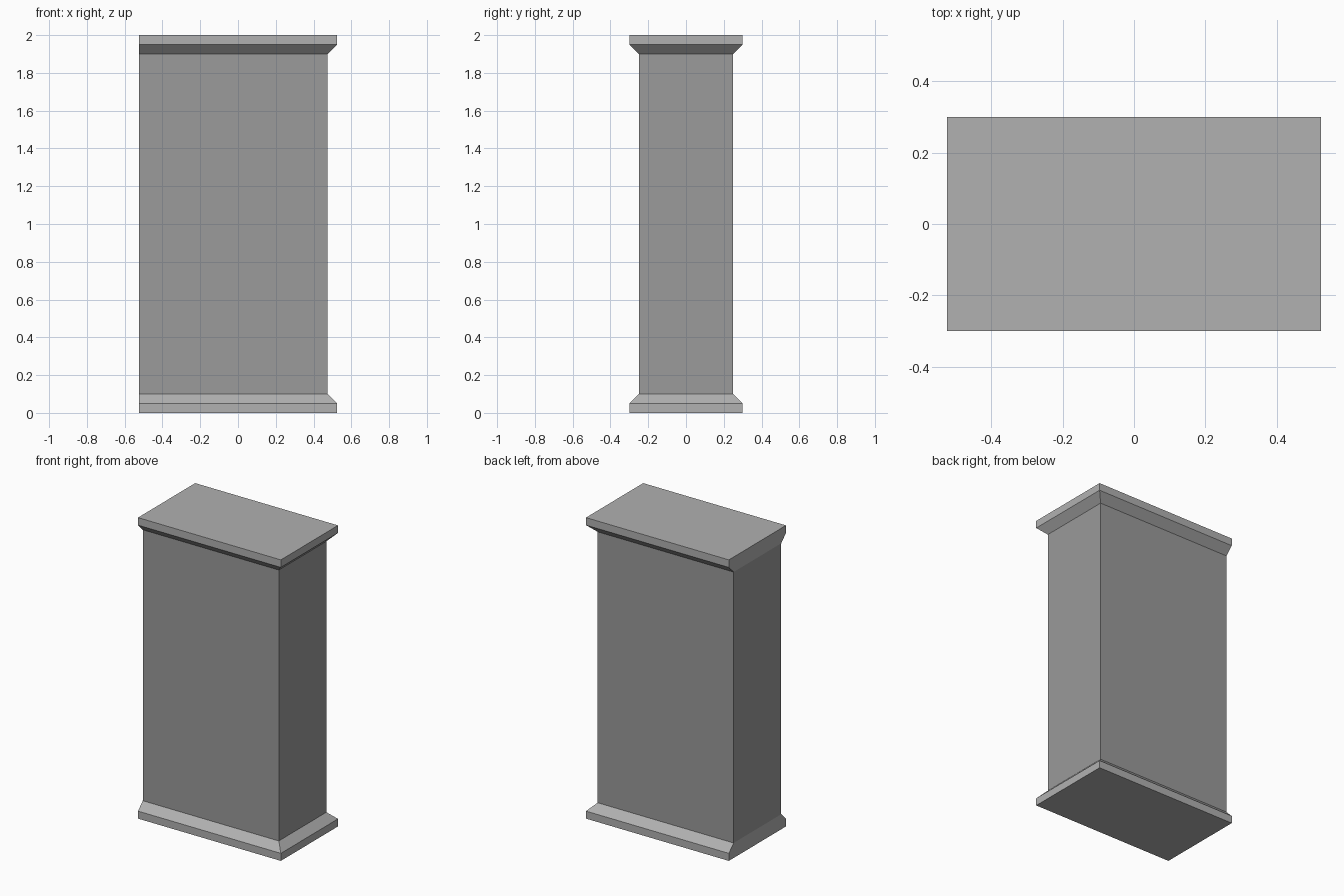
import bpy
import bmesh

if "Cube" in bpy.data.objects:
    bpy.data.objects.remove(bpy.data.objects["Cube"])

LEFT = -0.525  # flat end, flush from plinth to cap

# Vertical profile: (right end x, half depth, height)
PROFILE = [
    (0.525, 0.30, 0.00),   # plinth
    (0.525, 0.30, 0.05),
    (0.475, 0.25, 0.10),   # wall body
    (0.475, 0.25, 1.90),
    (0.525, 0.30, 1.95),   # cap
    (0.525, 0.30, 2.00),
]
BODY, TRIM = 0, 1

bm = bmesh.new()
rings = [[bm.verts.new(co) for co in ((LEFT, -d, z), (x, -d, z), (x, d, z), (LEFT, d, z))]
         for x, d, z in PROFILE]


def add_face(verts, material):
    bm.faces.new(verts).material_index = material


# Front, right and back strips: only the middle band is wall body
for band, (low, high) in enumerate(zip(rings, rings[1:])):
    for i in range(3):
        add_face((low[i], low[i + 1], high[i + 1], high[i]), BODY if band == 2 else TRIM)

# Bottom and top
add_face(rings[0][::-1], TRIM)
add_face(rings[-1], TRIM)

# Flat left end: plinth, body and cap sections
for part, material in ((rings[:3], TRIM), (rings[2:4], BODY), (rings[3:], TRIM)):
    add_face([r[0] for r in part] + [r[3] for r in reversed(part)], material)
bmesh.ops.recalc_face_normals(bm, faces=bm.faces[:])

mesh = bpy.data.meshes.new("wall_end")
bm.to_mesh(mesh)
bm.free()

# Darker grey body, lighter grey trim
for name, grey in (("body_grey", 0.325), ("trim_grey", 0.44)):
    mat = bpy.data.materials.new(name)
    mat.diffuse_color = (grey, grey, grey, 1)
    mat.use_nodes = True
    mat.node_tree.nodes["Principled BSDF"].inputs["Base Color"].default_value = mat.diffuse_color
    mesh.materials.append(mat)

bpy.context.collection.objects.link(bpy.data.objects.new("wall_end", mesh))
